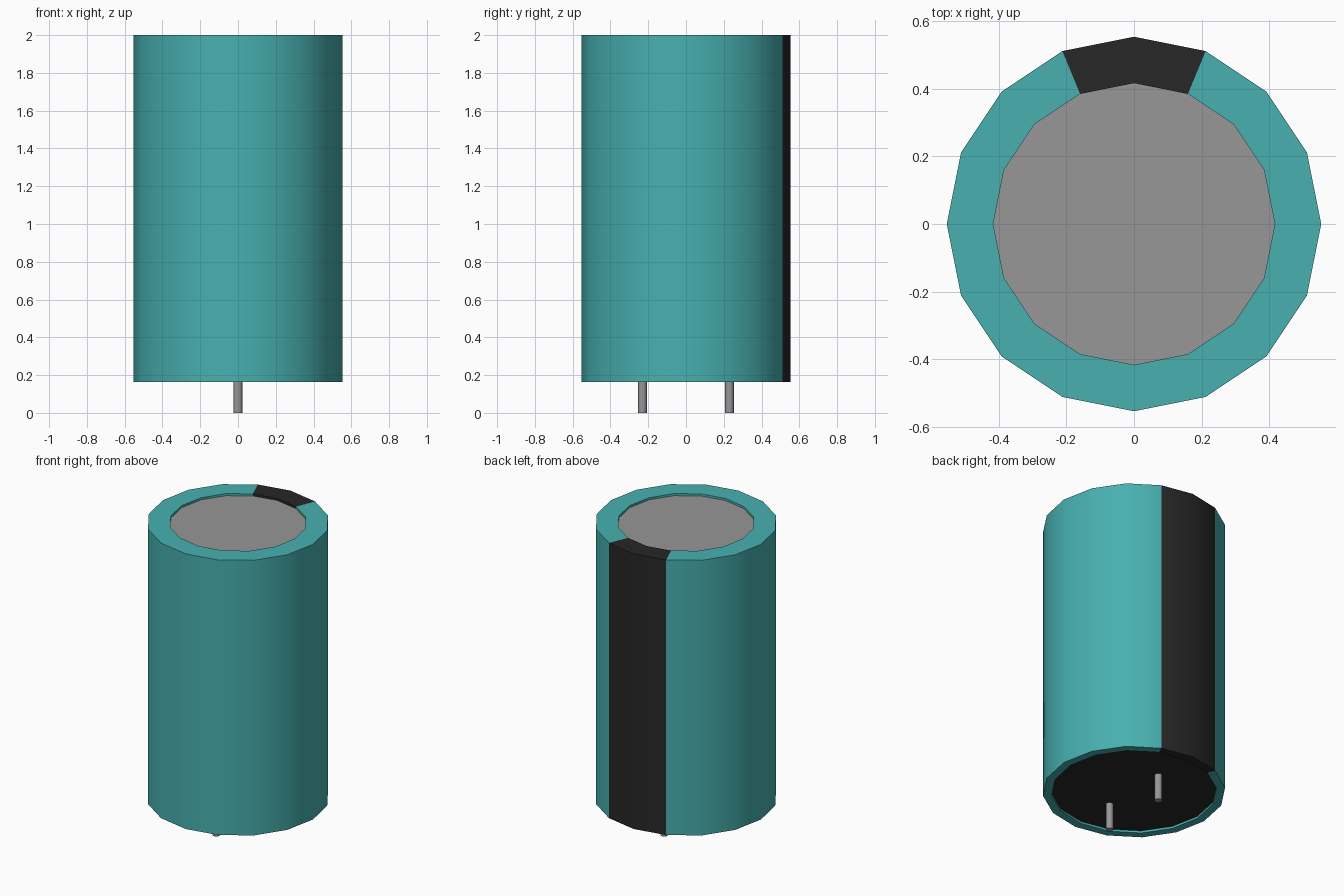
import bpy
import bmesh
from math import cos, sin, tau, atan2, radians

SIDES = 16
BOTTOM, TOP = 0.163, 2.0
RECESS = 0.014
OUTER, TOP_HOLE, BASE_HOLE = 0.553, 0.416, 0.5

cube = bpy.data.objects.get("Cube")
if cube:
    bpy.data.objects.remove(cube, do_unlink=True)


def material(name, rgb):
    mat = bpy.data.materials.new(name)
    mat.use_nodes = True
    color = (*rgb, 1.0)
    mat.diffuse_color = color
    mat.node_tree.nodes["Principled BSDF"].inputs["Base Color"].default_value = color
    return mat


teal = material("teal", (0.065, 0.434, 0.434))
black = material("black", (0.02, 0.02, 0.02))
grey = material("grey metal", (0.31, 0.31, 0.31))


def finish(name, bm, mats):
    mesh = bpy.data.meshes.new(name)
    bm.to_mesh(mesh)
    bm.free()
    for mat in mats:
        mesh.materials.append(mat)
    obj = bpy.data.objects.new(name, mesh)
    bpy.context.collection.objects.link(obj)
    bpy.ops.object.select_all(action="DESELECT")
    obj.select_set(True)
    bpy.context.view_layer.objects.active = obj
    bpy.ops.object.shade_smooth_by_angle(angle=radians(30))
    return obj


def ring(bm, radius, z, sides=SIDES):
    return [bm.verts.new((radius * cos(tau * i / sides), radius * sin(tau * i / sides), z))
            for i in range(sides)]


# Sleeve: a turned shell with rolled-in rims, striped along the back
bm = bmesh.new()
profile = [(BASE_HOLE, BOTTOM + RECESS), (BASE_HOLE, BOTTOM), (OUTER, BOTTOM),
           (OUTER, TOP), (TOP_HOLE, TOP), (TOP_HOLE, TOP - RECESS)]
rings = [ring(bm, r, z) for r, z in profile]
for low, high in zip(rings, rings[1:]):
    for i in range(SIDES):
        j = (i + 1) % SIDES
        face = bm.faces.new((low[i], low[j], high[j], high[i]))
        mid = face.calc_center_median()
        face.material_index = int(abs(atan2(mid.x, mid.y)) < tau / SIDES)
finish("sleeve", bm, [teal, black])

# Metal can end, set just below the top rim
bm = bmesh.new()
bm.faces.new(ring(bm, TOP_HOLE, TOP - RECESS))
finish("can_top", bm, [grey])

# Rubber seal, set just inside the bottom rim
bm = bmesh.new()
bm.faces.new(reversed(ring(bm, BASE_HOLE, BOTTOM + RECESS)))
finish("base_seal", bm, [black])

# Two leads
for name, y in (("front_lead", -0.23), ("back_lead", 0.23)):
    bm = bmesh.new()
    length = BOTTOM + RECESS
    bmesh.ops.create_cone(bm, cap_ends=True, segments=SIDES, radius1=0.023,
                          radius2=0.023, depth=length)
    bmesh.ops.translate(bm, verts=bm.verts, vec=(0, y, length / 2))
    finish(name, bm, [grey])
